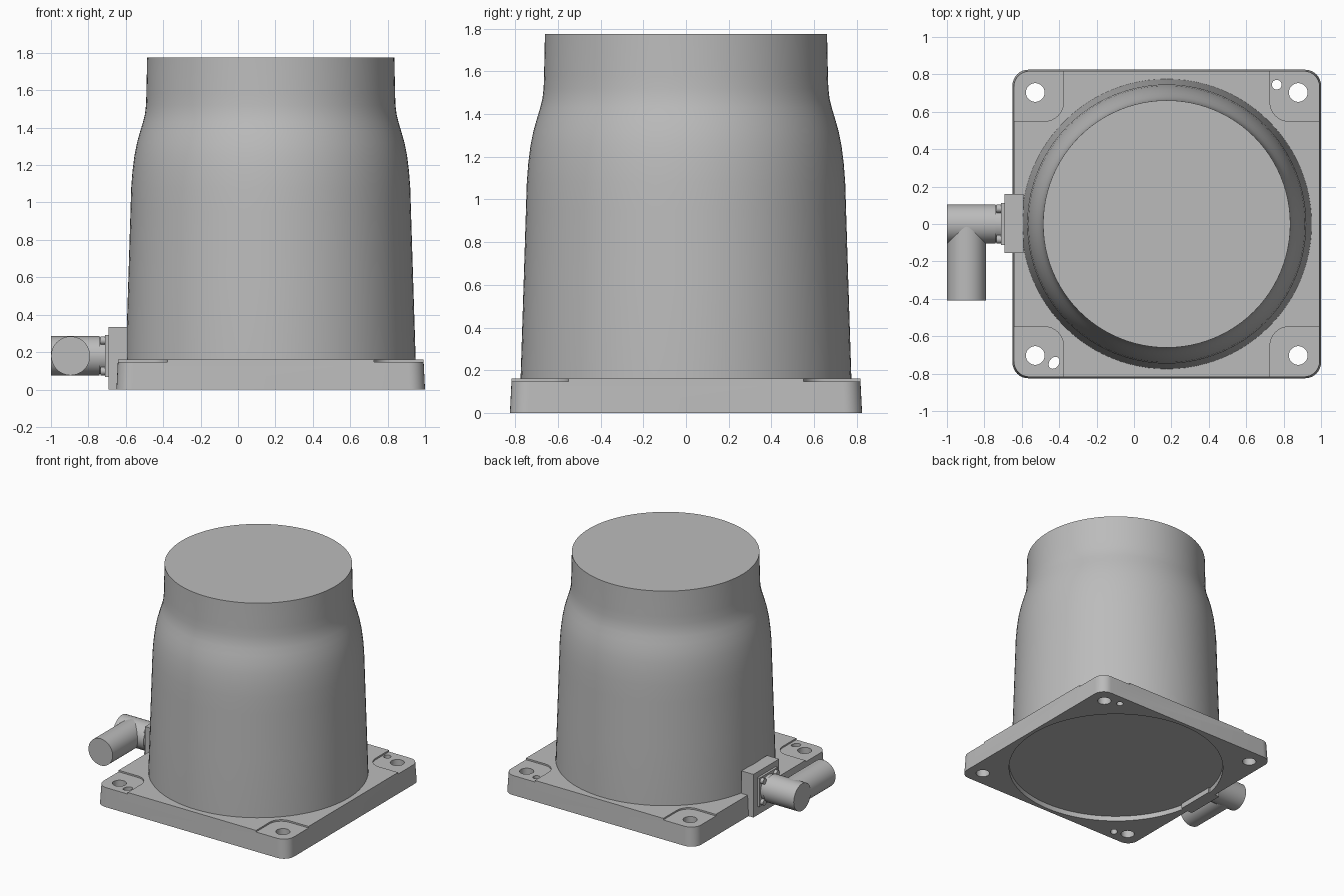
import bpy, bmesh, math
from mathutils import Matrix, Vector

cube = bpy.data.objects.get("Cube")
if cube:
    bpy.data.objects.remove(cube, do_unlink=True)

grey = bpy.data.materials.new("plain_grey")
grey.use_nodes = True
GREY = (0.5, 0.5, 0.5, 1)
grey.diffuse_color = GREY
grey.node_tree.nodes["Principled BSDF"].inputs["Base Color"].default_value = GREY

CX = 0.175  # centre of base and body
AXIS = {"X": Matrix.Rotation(math.pi / 2, 4, "Y"),
        "Y": Matrix.Rotation(math.pi / 2, 4, "X"), "Z": Matrix()}


def finish(name, bm):
    bmesh.ops.recalc_face_normals(bm, faces=bm.faces)
    mesh = bpy.data.meshes.new(name)
    bm.to_mesh(mesh)
    bm.free()
    obj = bpy.data.objects.new(name, mesh)
    bpy.context.collection.objects.link(obj)
    mesh.materials.append(grey)
    return obj


def activate(obj):
    bpy.ops.object.select_all(action="DESELECT")
    obj.select_set(True)
    bpy.context.view_layer.objects.active = obj


def smooth(obj):
    activate(obj)
    bpy.ops.object.shade_smooth_by_angle(angle=math.radians(30))
    return obj


def cylinder(name, loc, r, depth, axis="Z", r2=None, seg=48, scale=(1, 1, 1), turn=0):
    bm = bmesh.new()
    m = (Matrix.Translation(loc) @ Matrix.Rotation(turn, 4, "Z") @ AXIS[axis]
         @ Matrix.Diagonal((*scale, 1)))
    bmesh.ops.create_cone(bm, cap_ends=True, segments=seg, radius1=r,
                          radius2=r if r2 is None else r2, depth=depth, matrix=m)
    return finish(name, bm)


def box(name, low, high, radius=0, draft=0):
    """Box with rounded vertical edges and sides leaning in by draft."""
    bm = bmesh.new()
    low, high = Vector(low), Vector(high)
    size, mid = high - low, (low + high) / 2
    bmesh.ops.create_cube(bm, size=1, matrix=Matrix.Translation(mid) @ Matrix.Diagonal((*size, 1)))
    if radius:
        edges = [e for e in bm.edges if abs(e.verts[0].co.z - e.verts[1].co.z) > 0.01]
        bmesh.ops.bevel(bm, geom=edges, offset=radius, segments=8, profile=0.5, affect="EDGES")
    for v in bm.verts:
        if v.co.z > mid.z:
            v.co.x = mid.x + (v.co.x - mid.x) * (1 - 2 * draft / size.x)
            v.co.y = mid.y + (v.co.y - mid.y) * (1 - 2 * draft / size.y)
    return finish(name, bm)


def cut(target, cutter):
    activate(target)
    mod = target.modifiers.new("cut", "BOOLEAN")
    mod.operation, mod.solver, mod.object = "DIFFERENCE", "EXACT", cutter
    bpy.ops.object.modifier_apply(modifier=mod.name)
    bpy.data.objects.remove(cutter, do_unlink=True)


# Base plate with corner pockets, bolt holes, dowel holes and underside recess
base = box("base_plate", (CX - 0.825, -0.825, 0), (CX + 0.825, 0.825, 0.16), 0.085, 0.008)
for sx in (-1, 1):
    for sy in (-1, 1):
        xs = sorted((CX + sx * 0.552, CX + sx * 1.1))
        ys = sorted((sy * 0.55, sy * 1.1))
        cut(base, box("pocket_cutter", (xs[0], ys[0], 0.148), (xs[1], ys[1], 0.3), 0.1))
        cut(base, cylinder("bolt_cutter", (CX + sx * 0.703, sy * 0.703, 0.1), 0.05, 0.5))
cut(base, cylinder("dowel_cutter", (0.763, 0.745, 0.1), 0.026, 0.5, seg=24))
cut(base, cylinder("slot_cutter", (-0.427, -0.742, 0.1), 0.026, 0.5, seg=24,
                   scale=(1, 1.35, 1), turn=-math.pi / 5))
cut(base, cylinder("recess_cutter", (CX, 0, 0), 0.795, 0.08, seg=96))
smooth(base)

# Body shell: gently tapered, with a soft shoulder below the straight neck
profile = [(0.775, 0.1), (0.775, 0.16), (0.761, 0.6), (0.75, 0.95), (0.746, 1.08),
           (0.739, 1.17), (0.729, 1.25), (0.715, 1.32), (0.698, 1.38), (0.683, 1.43),
           (0.673, 1.47), (0.667, 1.52), (0.665, 1.58), (0.661, 1.775)]
SEG = 96
bm = bmesh.new()
rings = []
for r, z in profile:
    rings.append([bm.verts.new((CX + r * math.cos(a), r * math.sin(a), z))
                  for a in (2 * math.pi * i / SEG for i in range(SEG))])
for lower, upper in zip(rings, rings[1:]):
    for i in range(SEG):
        j = (i + 1) % SEG
        bm.faces.new((lower[i], lower[j], upper[j], upper[i]))
bm.faces.new(rings[0])
bm.faces.new(rings[-1])
smooth(finish("body", bm))

# Connector mounting block and thin flange on the right side
CZ = 0.18
box("connector_block", (-0.692, -0.155, 0), (-0.59, 0.16, 0.335))
box("connector_flange", (-0.71, -0.112, CZ - 0.112), (-0.69, 0.112, CZ + 0.112))

# Flange screws
for sy in (-1, 1):
    for sz in (-1, 1):
        smooth(cylinder("flange_screw", (-0.72, sy * 0.082, CZ + sz * 0.082),
                        0.022, 0.03, "X", r2=0.022, seg=20))

# Elbow connector: socket along x, cable outlet towards the front
smooth(cylinder("connector_collar", (-0.73, 0, CZ), 0.098, 0.06, "X"))
smooth(cylinder("connector_socket", (-0.87, 0, CZ), 0.105, 0.26, "X"))
smooth(cylinder("connector_outlet", (-0.895, -0.205, CZ), 0.104, 0.41, "Y"))
